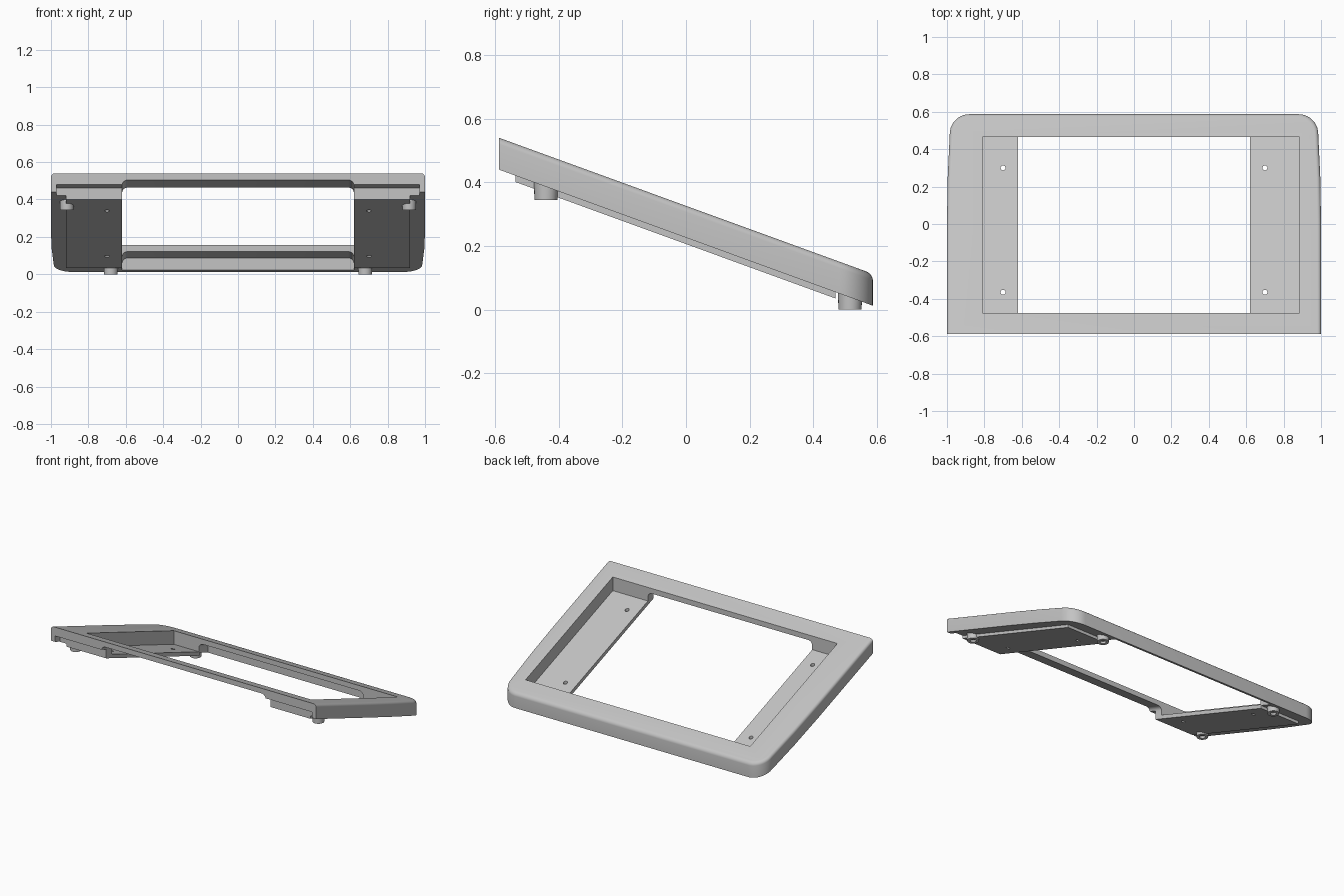
import bpy, bmesh, math
from mathutils import Vector

if "Cube" in bpy.data.objects:
    bpy.data.objects.remove(bpy.data.objects["Cube"])

grey = bpy.data.materials.new("light grey plastic")
grey.use_nodes = True
colour = (0.55, 0.55, 0.55, 1)
grey.diffuse_color = colour
grey.node_tree.nodes["Principled BSDF"].inputs["Base Color"].default_value = colour

HALF_DEPTH = 0.587
SLOPE = math.tan(math.radians(20))


def top(y):
    """Height of the sloping top plane."""
    return 0.326 - SLOPE * y


def finish(name, bm):
    bmesh.ops.recalc_face_normals(bm, faces=bm.faces)
    mesh = bpy.data.meshes.new(name)
    bm.to_mesh(mesh)
    bm.free()
    mesh.materials.append(grey)
    obj = bpy.data.objects.new(name, mesh)
    bpy.context.collection.objects.link(obj)
    return obj


def prism(name, outline, d0, d1, radius=0, pick=None):
    """Extrude an outline from depth d0 to d1 below the sloping top plane,
    rounding the edges chosen by pick."""
    bm = bmesh.new()
    face = bm.faces.new([bm.verts.new((x, y, -d0)) for x, y in outline])
    new = bmesh.ops.extrude_face_region(bm, geom=[face])["geom"]
    for v in new:
        if isinstance(v, bmesh.types.BMVert):
            v.co.z = -d1
    bmesh.ops.recalc_face_normals(bm, faces=bm.faces)
    if radius:
        edges = [e for e in bm.edges if pick(e.verts[0].co, e.verts[1].co)]
        bmesh.ops.bevel(bm, geom=edges, offset=radius, segments=5,
                        profile=0.5, affect='EDGES')
    for v in bm.verts:
        v.co.z += top(v.co.y)
    return finish(name, bm)


def box(name, x0, x1, y0, y1, d0, d1, radius=0, pick=None):
    x0, x1 = min(x0, x1), max(x0, x1)
    return prism(name, [(x0, y0), (x1, y0), (x1, y1), (x0, y1)], d0, d1, radius, pick)


def disc(x, y, r, n=20):
    return [(x + r * math.cos(2 * math.pi * i / n), y + r * math.sin(2 * math.pi * i / n))
            for i in range(n)]


def cut(obj, cutter):
    mod = obj.modifiers.new("cut", 'BOOLEAN')
    mod.operation = 'DIFFERENCE'
    mod.solver = 'EXACT'
    mod.object = cutter
    bpy.context.view_layer.objects.active = obj
    bpy.ops.object.modifier_apply(modifier=mod.name)
    bpy.data.objects.remove(cutter)


# Frame body: square front corners, rounded and slightly tapered back
half = [(1, -HALF_DEPTH), (1, 0), (0.996, 0.25)]
for i in range(11):
    a = math.radians(9 * i)
    half.append((0.88 + 0.105 * math.cos(a), 0.482 + 0.105 * math.sin(a)))
outline = half + [(-x, y) for x, y in reversed(half)]
frame = prism("frame", outline, 0, 0.10, 0.02,
              lambda a, b: a.z > -0.01 and b.z > -0.01
              and max(a.y, b.y) > -HALF_DEPTH + 0.01)

# Sunken window, with a wider shelf on one side
cut(frame, box("window_cutter", -0.81, 0.885, -0.475, 0.465, -0.2, 0.093))

# Central opening that also hollows out the front and back rails
cut(frame, box("opening_cutter", -0.62, 0.62, -0.7, 0.56, 0.035, 0.3, 0.03,
               lambda a, b: a.z > -0.04 and b.z > -0.04 and abs(a.x - b.x) < 0.01))

# Front recesses, base plates, screw holes and feet on both sides
for side, s in (("left", 1), ("right", -1)):
    cut(frame, box("recess_cutter", s * 0.6, s * 0.97, -0.7, -0.535, 0.06, 0.3))
    plate = box(side + "_base_plate", s * 0.62, s * 0.92, -0.535, 0.47, 0.096, 0.12)
    for y in (-0.365, 0.3):
        for part in (frame, plate):
            cut(part, prism("screw_cutter", disc(s * 0.70, y, 0.013), 0.05, 0.2))

    for place, x, y, bottom in (("front", 0.915, -0.44, 0.345), ("back", 0.68, 0.515, 0)):
        bm = bmesh.new()
        centre = Vector((s * x, y, 0))
        upper = [bm.verts.new((px, py, top(py) - 0.098))
                 for px, py in disc(s * x, y, 0.038, 24)]
        lower = [bm.verts.new((px, py, bottom)) for px, py in disc(s * x, y, 0.036, 24)]
        rim = [bm.verts.new((px, py, bottom)) for px, py in disc(s * x, y, 0.018, 24)]
        well = [bm.verts.new((px, py, bottom + 0.015))
                for px, py in disc(s * x, y, 0.018, 24)]
        rings = [upper, lower, rim, well]
        for r0, r1 in zip(rings, rings[1:]):
            for i in range(24):
                j = (i + 1) % 24
                bm.faces.new((r0[i], r0[j], r1[j], r1[i]))
        bm.faces.new(upper)
        bm.faces.new(well)
        finish(f"{place}_{side}_foot", bm)

# Smooth the rounded parts while keeping corners crisp
for obj in bpy.context.scene.objects:
    if obj.type == 'MESH':
        bpy.ops.object.select_all(action='DESELECT')
        obj.select_set(True)
        bpy.context.view_layer.objects.active = obj
        bpy.ops.object.shade_smooth_by_angle(angle=math.radians(30))
